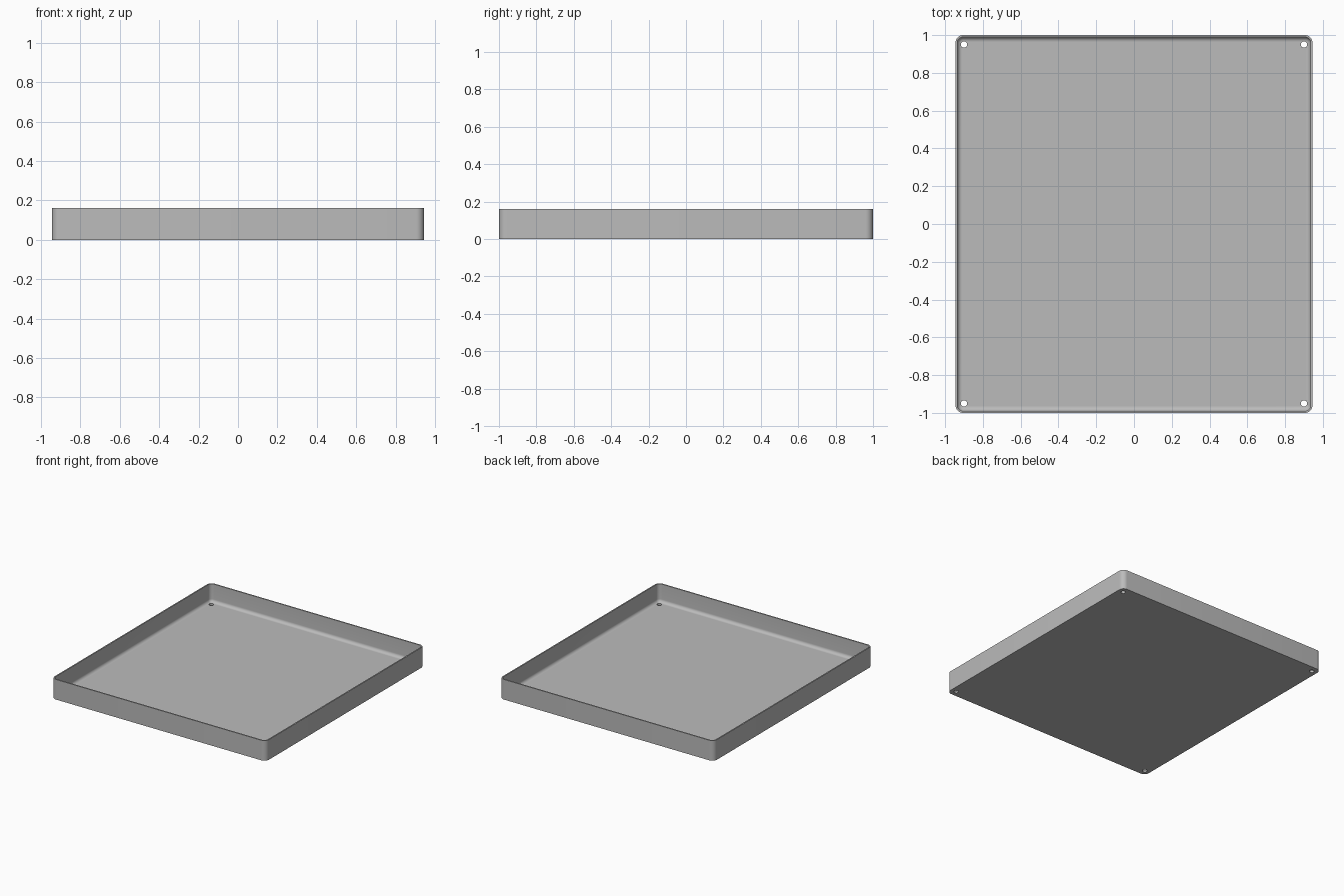
import bpy
import bmesh
import math

if "Cube" in bpy.data.objects:
    bpy.data.objects.remove(bpy.data.objects["Cube"], do_unlink=True)

HALF_X, HALF_Y, HEIGHT = 0.945, 1.0, 0.16
CORNER, WALL, FLOOR, FILLET = 0.04, 0.01, 0.015, 0.025
STEPS = 8

grey = bpy.data.materials.new("plain grey")
grey.use_nodes = True
grey.diffuse_color = (0.5, 0.5, 0.5, 1)
grey.node_tree.nodes["Principled BSDF"].inputs["Base Color"].default_value = (0.5, 0.5, 0.5, 1)


def rounded_ring(bm, inset, z):
    """Loop of vertices round a rounded rectangle, moved inwards by inset."""
    radius = CORNER - inset
    ring = []
    for quarter, (sx, sy) in enumerate([(1, 1), (-1, 1), (-1, -1), (1, -1)]):
        for i in range(STEPS + 1):
            a = math.pi / 2 * (quarter + i / STEPS)
            ring.append(bm.verts.new((sx * (HALF_X - CORNER) + radius * math.cos(a),
                                      sy * (HALF_Y - CORNER) + radius * math.sin(a), z)))
    return ring


# Tray: outer wall, rim, inner wall and the fillet down to the floor
bm = bmesh.new()
levels = [(0, 0), (0, HEIGHT), (WALL, HEIGHT)]
for i in range(STEPS + 1):
    a = math.pi / 2 * i / STEPS
    levels.append((WALL + FILLET * (1 - math.cos(a)), FLOOR + FILLET * (1 - math.sin(a))))
rings = [rounded_ring(bm, *level) for level in levels]
for low, high in zip(rings, rings[1:]):
    for i in range(len(low)):
        j = (i + 1) % len(low)
        bm.faces.new((low[i], low[j], high[j], high[i]))
bm.faces.new(rings[0][::-1])
bm.faces.new(rings[-1])
bmesh.ops.recalc_face_normals(bm, faces=bm.faces)
mesh = bpy.data.meshes.new("tray")
bm.to_mesh(mesh)
bm.free()
mesh.materials.append(grey)
tray = bpy.data.objects.new("tray", mesh)
bpy.context.collection.objects.link(tray)

# Screw holes through the floor corners
for sx in (-1, 1):
    for sy in (-1, 1):
        bpy.ops.mesh.primitive_cylinder_add(vertices=32, radius=0.017, depth=0.1,
                                            location=(sx * 0.9, sy * 0.95, 0))
        cutter = bpy.context.object
        cutter.name = "screw_hole_cutter"
        cutter.data.materials.append(grey)
        cutter.hide_render = True
        cutter.hide_set(True)
        cut = tray.modifiers.new("screw hole", "BOOLEAN")
        cut.operation = "DIFFERENCE"
        cut.solver = "EXACT"
        cut.object = cutter

# Apply the cuts, then smooth the rounded parts
bpy.ops.object.select_all(action="DESELECT")
tray.select_set(True)
bpy.context.view_layer.objects.active = tray
for name in [m.name for m in tray.modifiers]:
    bpy.ops.object.modifier_apply(modifier=name)
for helper in [o for o in bpy.data.objects if o.name.startswith("screw_hole_cutter")]:
    bpy.data.objects.remove(helper, do_unlink=True)
bpy.ops.object.shade_smooth_by_angle(angle=math.radians(30))
